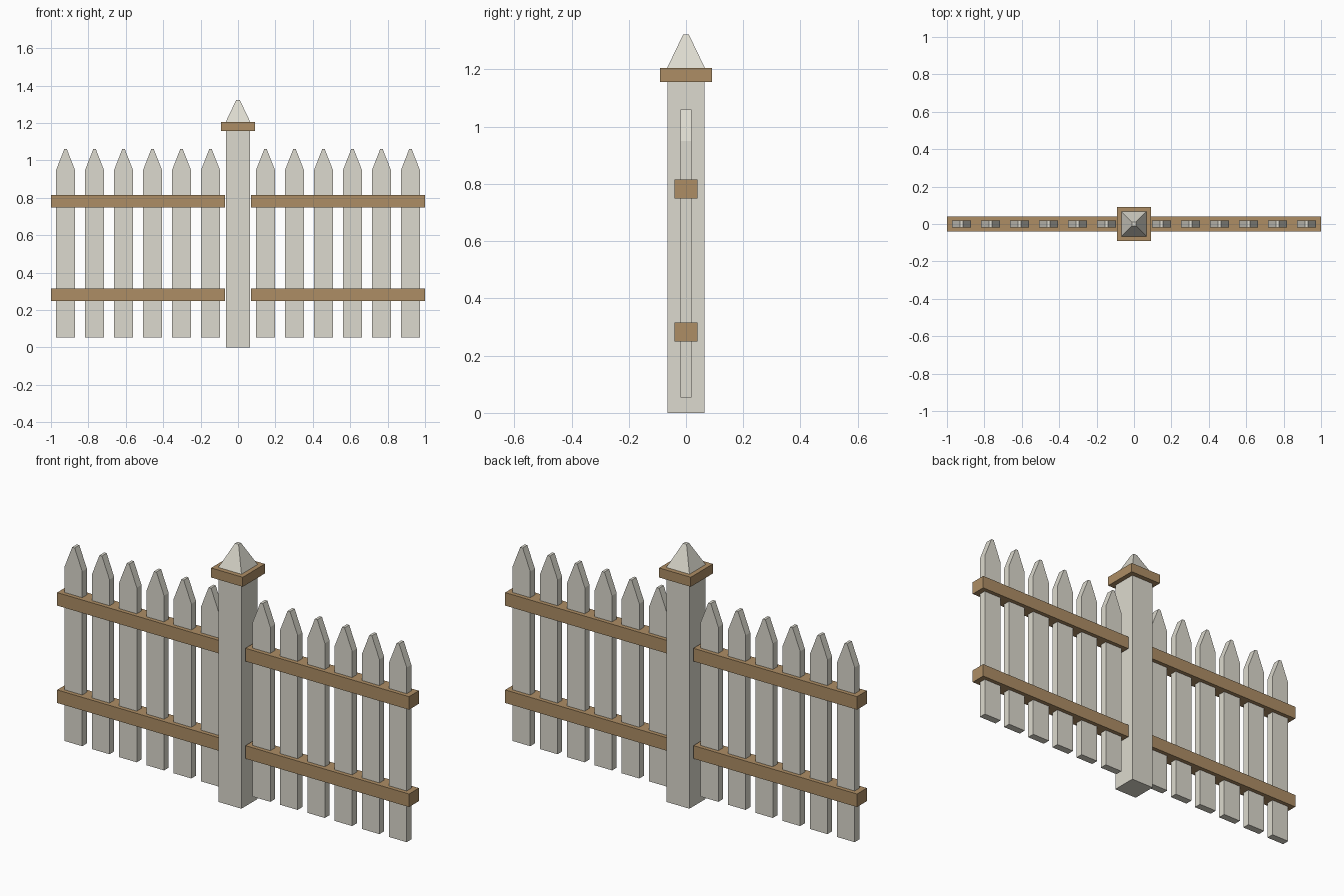
import bpy

if "Cube" in bpy.data.objects:
    bpy.data.objects.remove(bpy.data.objects["Cube"])


def material(name, color):
    m = bpy.data.materials.new(name)
    m.diffuse_color = color
    m.use_nodes = True
    m.node_tree.nodes["Principled BSDF"].inputs["Base Color"].default_value = m.diffuse_color
    return m


paint = material("weathered_paint", (0.72, 0.70, 0.62, 1))
wood = material("brown_wood", (0.42, 0.27, 0.13, 1))


def loft(name, rings, mat):
    """Closed solid between two matching rings of points."""
    n = len(rings[0])
    faces = [tuple(reversed(range(n))), tuple(range(n, 2 * n))]
    faces += [(i, (i + 1) % n, n + (i + 1) % n, n + i) for i in range(n)]
    mesh = bpy.data.meshes.new(name)
    mesh.from_pydata(rings[0] + rings[1], [], faces)
    mesh.materials.append(mat)
    obj = bpy.data.objects.new(name, mesh)
    bpy.context.collection.objects.link(obj)
    return obj


def rect(x0, x1, y, z):
    return [(x0, -y, z), (x1, -y, z), (x1, y, z), (x0, y, z)]


def box(name, x0, x1, y, z0, z1, mat):
    return loft(name, [rect(x0, x1, y, z0), rect(x0, x1, y, z1)], mat)


def picket(name, x):
    half = [(0.05, 0.053), (0.05, 0.95), (0.007, 1.06)]
    profile = half + [(-px, pz) for px, pz in reversed(half)]
    # front ring to back ring
    rings = [[(x + px, y, pz) for px, pz in profile] for y in (-0.019, 0.019)]
    return loft(name, [rings[1][::-1], rings[0][::-1]], mat=paint)


# Centre post with collar and blunt pyramid finial
box("post", -0.065, 0.065, 0.065, 0, 1.157, paint)
box("post_collar", -0.09, 0.09, 0.09, 1.156, 1.205, wood)
loft("post_finial", [rect(-0.066, 0.066, 0.066, 1.205),
                     rect(-0.01, 0.01, 0.01, 1.322)], paint)

# Fence panels on both sides
for side, s in (("left", -1), ("right", 1)):
    x0, x1 = sorted((s * 0.07, s * 1.0))
    for level, z in (("lower", 0.249), ("upper", 0.749)):
        box(f"{side}_{level}_rail", x0, x1, 0.04, z, z + 0.067, wood)
    for i in range(6):
        picket(f"{side}_picket_{i + 1}", s * (0.147 + 0.155 * i))

# Consistent outward normals
import bmesh
for obj in bpy.context.collection.objects:
    bm = bmesh.new()
    bm.from_mesh(obj.data)
    bmesh.ops.recalc_face_normals(bm, faces=bm.faces)
    bm.to_mesh(obj.data)
    bm.free()
